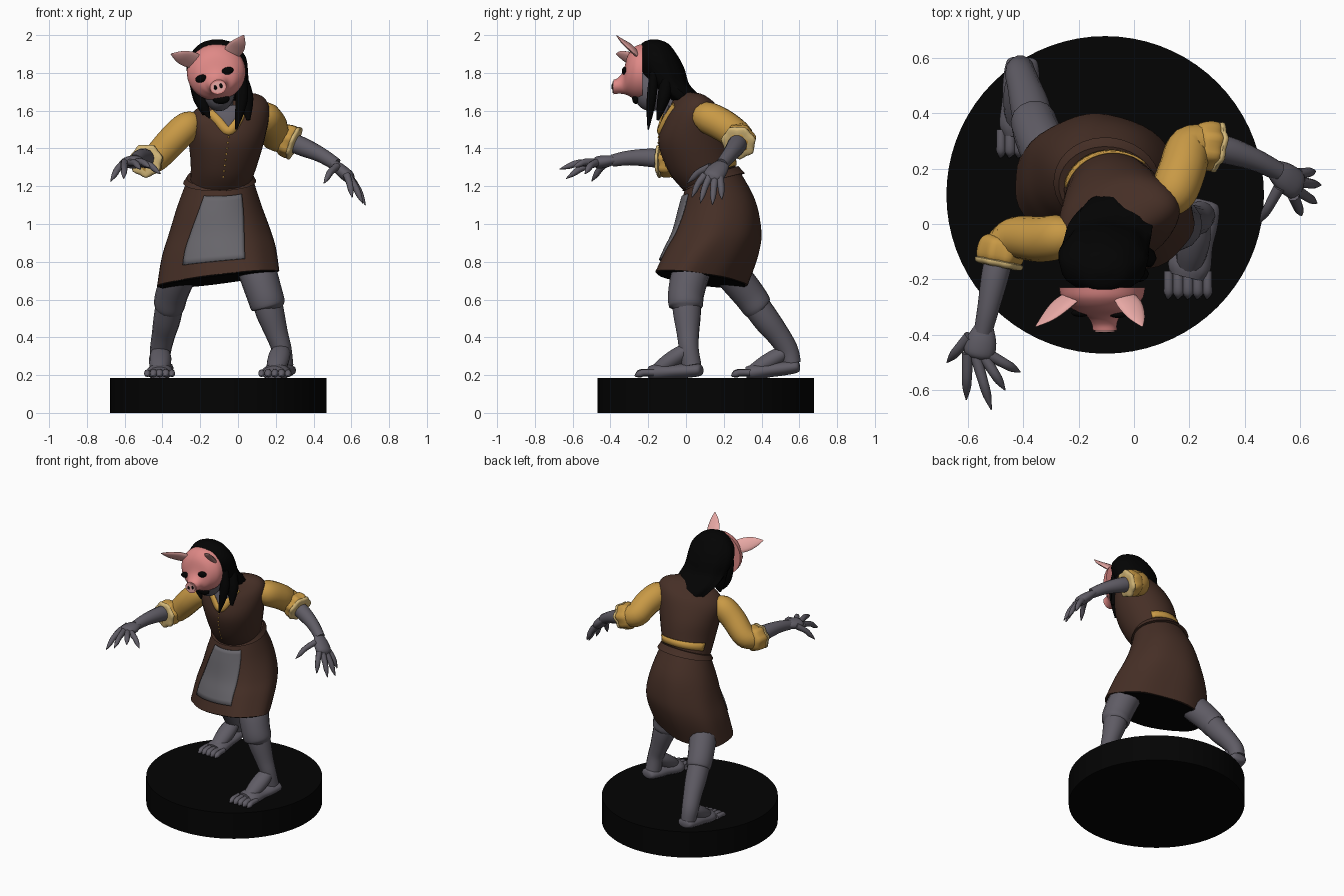
import bpy, bmesh, math
from mathutils import Vector
from mathutils.bvhtree import BVHTree

if "Cube" in bpy.data.objects:
    bpy.data.objects.remove(bpy.data.objects["Cube"])


def material(name, *rgb):
    m = bpy.data.materials.new(name)
    m.use_nodes = True
    m.diffuse_color = (*rgb, 1)
    m.node_tree.nodes["Principled BSDF"].inputs["Base Color"].default_value = (*rgb, 1)
    return m


black = material("black", .001, .001, .001)
skin = material("grey skin", .115, .107, .13)
brown = material("brown cloth", .06, .028, .019)
yellow = material("ochre cloth", .58, .32, .06)
pale = material("pale ochre", .66, .48, .19)
grey = material("apron grey", .135, .13, .145)
pink = material("pink", .74, .25, .24)
light_pink = material("light pink", .82, .4, .38)


def finish(name, bm, mat, angle=50):
    bmesh.ops.recalc_face_normals(bm, faces=bm.faces)
    mesh = bpy.data.meshes.new(name)
    bm.to_mesh(mesh)
    bm.free()
    mesh.materials.append(mat)
    ob = bpy.data.objects.new(name, mesh)
    bpy.context.collection.objects.link(ob)
    bpy.ops.object.select_all(action="DESELECT")
    ob.select_set(True)
    bpy.context.view_layer.objects.active = ob
    bpy.ops.object.shade_smooth_by_angle(angle=math.radians(angle))
    return ob


def spline(keys, n=5):
    """Catmull-Rom interpolation of equal-length number rows."""
    out = []
    for i in range(len(keys) - 1):
        a, b, c, d = (keys[min(max(i + k, 0), len(keys) - 1)] for k in (-1, 0, 1, 2))
        for s in range(n):
            t = s / n
            out.append([q + t * (r - p) / 2 + t * t * (p - 2.5 * q + 2 * r - s_ / 2)
                        + t ** 3 * (1.5 * (q - r) + (s_ - p) / 2)
                        for p, q, r, s_ in zip(a, b, c, d)])
    return out + [list(keys[-1])]


def ring(x, y, z, rx, ry, yaw=0, uz=0, vz=0):
    c, s = math.cos(math.radians(yaw)), math.sin(math.radians(yaw))
    return [x, y, z, rx * c, rx * s, uz, -ry * s, ry * c, vz]


def loft(name, rings, mat, sides=24, arc=None, grow=1, ripple=0, waves=7):
    """Skin elliptical rings; an arc in degrees makes a thin open plate."""
    bm = bmesh.new()
    a0, a1 = arc or (0, 360)
    count = sides + 1 if arc else sides
    rows = []
    for k, r in enumerate(rings):
        c, u, v = Vector(r[:3]), Vector(r[3:6]), Vector(r[6:])
        row = []
        for i in range(count):
            a = math.radians(a0 + (a1 - a0) * i / sides)
            g = grow * (1 + ripple * k / len(rings) * math.sin(waves * a))
            row.append(bm.verts.new(c + g * (u * math.cos(a) + v * math.sin(a))))
        rows.append(row)
    for p, q in zip(rows, rows[1:]):
        for i in range(sides):
            j = (i + 1) % count
            bm.faces.new((p[i], p[j], q[j], q[i]))
    if not arc:
        bm.faces.new(rows[0])
        bm.faces.new(rows[-1])
    ob = finish(name, bm, mat)
    if arc:
        mod = ob.modifiers.new("thickness", "SOLIDIFY")
        mod.thickness, mod.offset = .008, 0
    return ob


def tube(name, pts, mat, flat=1, ref=(0, 1, .2), sides=14, n=5, ripple=0):
    """Rounded limb through (x, y, z, radius) points."""
    path = spline(pts, n)
    rings = []
    for i, p in enumerate(path):
        d = Vector(path[min(i + 1, len(path) - 1)][:3]) - Vector(path[max(i - 1, 0)][:3])
        u = d.cross(Vector(ref)).normalized()
        v = u.cross(d).normalized() * p[3] * flat
        rings.append([*p[:3], *(u * p[3]), *v])
    return loft(name, rings, mat, sides, ripple=ripple)


def ball(name, loc, size, mat, roll=0):
    bm = bmesh.new()
    bmesh.ops.create_uvsphere(bm, u_segments=20, v_segments=12, radius=1)
    for v in bm.verts:
        v.co = Vector(a * b for a, b in zip(v.co, size))
    ob = finish(name, bm, mat)
    ob.location, ob.rotation_euler.y = loc, roll
    return ob


def front_of(ob):
    """Return a function finding the front surface point at x, z."""
    tree = BVHTree.FromPolygons([v.co for v in ob.data.vertices],
                                [p.vertices[:] for p in ob.data.polygons])
    return lambda x, z: tree.ray_cast(Vector((x, -2, z)), Vector((0, 1, 0)))[0]


# Round base
bm = bmesh.new()
bmesh.ops.create_cone(bm, cap_ends=True, segments=72, radius1=.573, radius2=.573, depth=.185)
finish("base", bm, black, 30).location = (-.104, .105, .0925)

# Skirt, its dark underside and the apron
skirt_rings = spline([
    ring(-.095, .135, 1.24, .172, .14, -6, 0, .055),
    ring(-.1, .165, 1.1, .222, .2, -10, 0, .03),
    ring(-.1, .165, .96, .272, .228, -17, .01, .01),
    ring(-.105, .135, .85, .31, .235, -21, .025, 0),
    ring(-.11, .08, .71, .338, .222, -23, .045, -.012)])
loft("skirt", skirt_rings, brown, 48, ripple=.02)
hem = skirt_rings[-1]
low = hem[:2] + [hem[2] - .006] + hem[3:]
loft("skirt_underside", [hem, low], black, 48, grow=.96, ripple=.02)
loft("apron", skirt_rings[2:18], grey, 16, arc=(-109, -47), grow=1.025)
loft("belt", [[*r[:2], 1.25 - i * .014] + r[3:] for i, r in enumerate(skirt_rings[:3])], brown, 32, grow=1.03)

# Bodice with shirt showing at the back of the waist
torso_rings = spline([
    ring(-.095, .135, 1.21, .16, .13, -4, 0, .05),
    ring(-.075, .085, 1.31, .175, .17, 2, 0, .045),
    ring(-.06, .04, 1.45, .203, .185, 8, .01, .03),
    ring(-.052, .02, 1.57, .222, .145, 15, .04, .03),
    ring(-.055, .0, 1.635, .185, .09, 17, .045, .02),
    ring(-.07, -.02, 1.68, .08, .05, 17, .02, 0)])
bodice = loft("bodice", torso_rings, brown, 36)
loft("shirt_back", torso_rings[3:6], yellow, 14, arc=(48, 162), grow=1.025)
chest = front_of(bodice)
tube("neckline", [(*chest(x, z), r) for x, z, r in
                  [(-.06, 1.62, .075), (-.055, 1.57, .055), (-.05, 1.51, .012)]], skin, .2, ref=(0, -1, 0))
collar = [(-.15, 1.59), (-.11, 1.55), (-.05, 1.49), (-.0, 1.55), (.035, 1.63)]
tube("collar", [(*chest(x, z), .024) for x, z in collar], yellow, .6, sides=8)
for i in range(8):
    ball("button", chest(-.05 - .004 * i, 1.46 - .03 * i), (.005, .005, .006), yellow)

# Neck, head and chin
tube("neck", [(-.08, 0, 1.58, .075), (-.09, -.07, 1.66, .065), (-.1, -.13, 1.75, .07)], skin)
ball("head", (-.1, -.185, 1.705), (.085, .095, .108), skin)
ball("mouth", (-.09, -.265, 1.663), (.045, .02, .028), black)

# Pig mask with eyes, snout and ears
ROLL = math.radians(16)


def mask_ring(x, y, z, rx, rz):
    c, s = math.cos(ROLL), math.sin(ROLL)
    return [x, y, z, rx * c, 0, rx * s, -rz * s, 0, rz * c]


mask = loft("mask", spline([
    mask_ring(-.115, -.23, 1.803, .156, .15),
    mask_ring(-.115, -.27, 1.80, .146, .14),
    mask_ring(-.113, -.308, 1.787, .108, .107),
    mask_ring(-.11, -.332, 1.75, .062, .062),
    mask_ring(-.107, -.36, 1.732, .046, .042),
    mask_ring(-.105, -.384, 1.725, .044, .038)]), pink, 32)
loft("snout_pad", [mask_ring(-.105, y, 1.725, .036, .03) for y in (-.38, -.389)], light_pink)
face = front_of(mask)
for side in (-1, 1):
    eye = face(-.125 + side * .068, 1.79 + side * .02)
    ball("eye", eye, (.034, .014, .02), black, -ROLL)
    ball("nostril", (-.105 + side * .015, -.389, 1.727 + side * .005), (.008, .005, .012), black, -ROLL)
ears = {"left_ear": [(-.045, -.25, 1.89, .04), (-.015, -.29, 1.93, .048),
                     (.01, -.335, 1.965, .032), (.03, -.37, 2.0, .003)],
        "right_ear": [(-.205, -.25, 1.855, .04), (-.26, -.29, 1.873, .048),
                      (-.31, -.335, 1.888, .034), (-.355, -.37, 1.9, .003)]}
for name, pts in ears.items():
    tube(name, pts, light_pink, .3, ref=(0, -1, -.4))

# Hair with loose locks
loft("hair", spline([
    ring(-.11, -.17, 1.978, .02, .015), ring(-.11, -.165, 1.955, .09, .07),
    ring(-.11, -.15, 1.89, .148, .105), ring(-.11, -.125, 1.82, .162, .115),
    ring(-.1, -.085, 1.74, .155, .1), ring(-.085, -.02, 1.68, .15, .09),
    ring(-.07, .03, 1.635, .13, .075), ring(-.06, .07, 1.59, .1, .05)]), black, 32, ripple=.05, waves=9)
locks = [[(-.225, -.17, 1.8, .035), (-.205, -.18, 1.69, .036), (-.18, -.19, 1.62, .028), (-.15, -.2, 1.56, .005)],
         [(-.21, -.1, 1.76, .05), (-.19, -.1, 1.66, .045), (-.18, -.13, 1.58, .01)],
         [(.01, -.17, 1.8, .03), (.02, -.18, 1.69, .034), (.01, -.19, 1.6, .025), (-.01, -.2, 1.5, .005)],
         [(.01, -.1, 1.76, .045), (.04, -.12, 1.66, .042), (.055, -.15, 1.55, .01)]]
for pts in locks:
    tube("hair_lock", pts, black, .8, sides=10)

# Sleeves, rolled cuffs and forearms
tube("left_sleeve", [(.1, .06, 1.57, .05), (.14, .11, 1.565, .083), (.175, .2, 1.52, .086),
                     (.2, .275, 1.465, .08), (.27, .285, 1.445, .07)], yellow, ref=(0, .3, 1))
tube("left_cuff", [(.225, .285, 1.455, .06), (.24, .285, 1.45, .082), (.285, .28, 1.435, .084),
                   (.31, .275, 1.425, .05)], yellow, ref=(0, 0, 1), sides=28, ripple=.14)
tube("left_cuff_edge", [(.285, .28, 1.435, .07), (.29, .279, 1.433, .089), (.305, .276, 1.427, .084),
                        (.31, .275, 1.425, .06)], pale, ref=(0, 0, 1), sides=28, n=3, ripple=.14)
tube("left_forearm", [(.24, .285, 1.45, .05), (.34, .265, 1.41, .05), (.44, .23, 1.365, .04),
                      (.52, .19, 1.315, .034)], skin, ref=(0, 0, 1))
tube("right_sleeve", [(-.21, -.03, 1.54, .05), (-.265, -.045, 1.52, .078), (-.34, -.055, 1.45, .082),
                      (-.43, -.05, 1.355, .076), (-.475, -.09, 1.335, .07)], yellow, ref=(0, 1, .3))
tube("right_cuff", [(-.47, -.05, 1.335, .055), (-.475, -.07, 1.335, .08), (-.485, -.125, 1.335, .08),
                    (-.49, -.155, 1.335, .05)], yellow, ref=(0, 0, 1), sides=28, ripple=.14)
tube("right_cuff_edge", [(-.485, -.13, 1.335, .065), (-.486, -.135, 1.335, .086), (-.489, -.15, 1.335, .08),
                         (-.49, -.155, 1.335, .06)], pale, ref=(0, 0, 1), sides=28, n=3, ripple=.14)
tube("right_forearm", [(-.475, -.07, 1.335, .05), (-.5, -.18, 1.35, .05), (-.525, -.3, 1.35, .04),
                       (-.545, -.39, 1.335, .033)], skin, ref=(0, 0, 1))


# Clawed hands
def hand(side, wrist, knuckles, across, thumb, tips, ref):
    w, k, ac = Vector(wrist), Vector(knuckles), Vector(across)
    tube(side + "_palm", [(*w, .034), (*w.lerp(k, .5), .054), (*k, .054), (*k.lerp(w, -.2), .02)],
         skin, .6, ref=ref)
    roots = [w.lerp(k, .4) - ac] + [k + ac * f for f in (-.9, -.3, .3, .9)]
    for root, tip in zip(roots, [thumb] + tips):
        tip = Vector(tip)
        mid = root.lerp(tip, .5) + Vector((0, 0, .015))
        tube(side + "_finger", [(*root, .021), (*mid, .018), (*mid.lerp(tip, .5), .015), (*tip, .002)],
             skin, ref=ref, sides=8, n=3)


hand("left", (.5, .2, 1.325), (.585, .14, 1.25), (.01, .045, -.01), (.455, .005, 1.215),
     [(.605, .03, 1.14), (.66, .075, 1.11), (.675, .14, 1.1), (.655, .19, 1.13)], (.8, 0, 1))
hand("right", (-.54, -.37, 1.34), (-.56, -.47, 1.325), (.045, -.005, 0), (-.675, -.5, 1.225),
     [(-.605, -.635, 1.24), (-.515, -.67, 1.29), (-.465, -.6, 1.3), (-.41, -.535, 1.265)], (0, 0, 1))


# Legs with torn trouser ends, and bare feet
def leg(side, thigh, shin, heel, ball_pt, width):
    tube(side + "_thigh", thigh, skin, ripple=.03)
    tube(side + "_shin", shin, skin)
    h, b = Vector(heel), Vector(ball_pt)
    sections = [(-.25, .025), (-.18, .055), (.15, .066), (.5, .066), (.9, width), (1.1, width * .8)]
    tube(side + "_foot", [(*h.lerp(b, t), r) for t, r in sections], skin, .58, ref=(0, 0, 1))
    top = Vector(shin[-2][:3])
    tube(side + "_instep", [(*top, .045), (*top.lerp(b, .3), .058), (*top.lerp(b, .65), .056), (*b, .04)],
         skin, .8, ref=(0, 0, 1))
    for i in range(5):
        x = b.x + width * (i - 2) * .45
        size = .017 + .003 * (abs(i - 2) < 2)
        tube(side + "_toe", [(x, b.y, b.z, size), (x, b.y - .055, b.z, size),
                             (x, b.y - .08, b.z - .008, size), (x - .003, b.y - .1, b.z - .018, .004)],
             skin, ref=(0, 0, 1), sides=8, n=3)


leg("left", [(.04, .1, .88, .09), (.1, .03, .75, .1), (.14, .0, .63, .096), (.16, .0, .565, .09), (.162, .0, .555, .06)],
    [(.14, .0, .64, .08), (.17, .005, .53, .075), (.205, .01, .42, .06), (.23, .015, .34, .053), (.24, .03, .25, .053)],
    (.245, .035, .225), (.195, -.17, .213), .078)
leg("right", [(-.23, .14, .86, .08), (-.305, .24, .74, .09), (-.35, .33, .63, .086), (-.365, .38, .56, .08), (-.367, .385, .555, .055)],
    [(-.35, .32, .64, .075), (-.375, .42, .5, .072), (-.395, .49, .41, .062), (-.41, .54, .33, .056), (-.41, .56, .26, .05)],
    (-.405, .55, .24), (-.415, .34, .213), .072)
